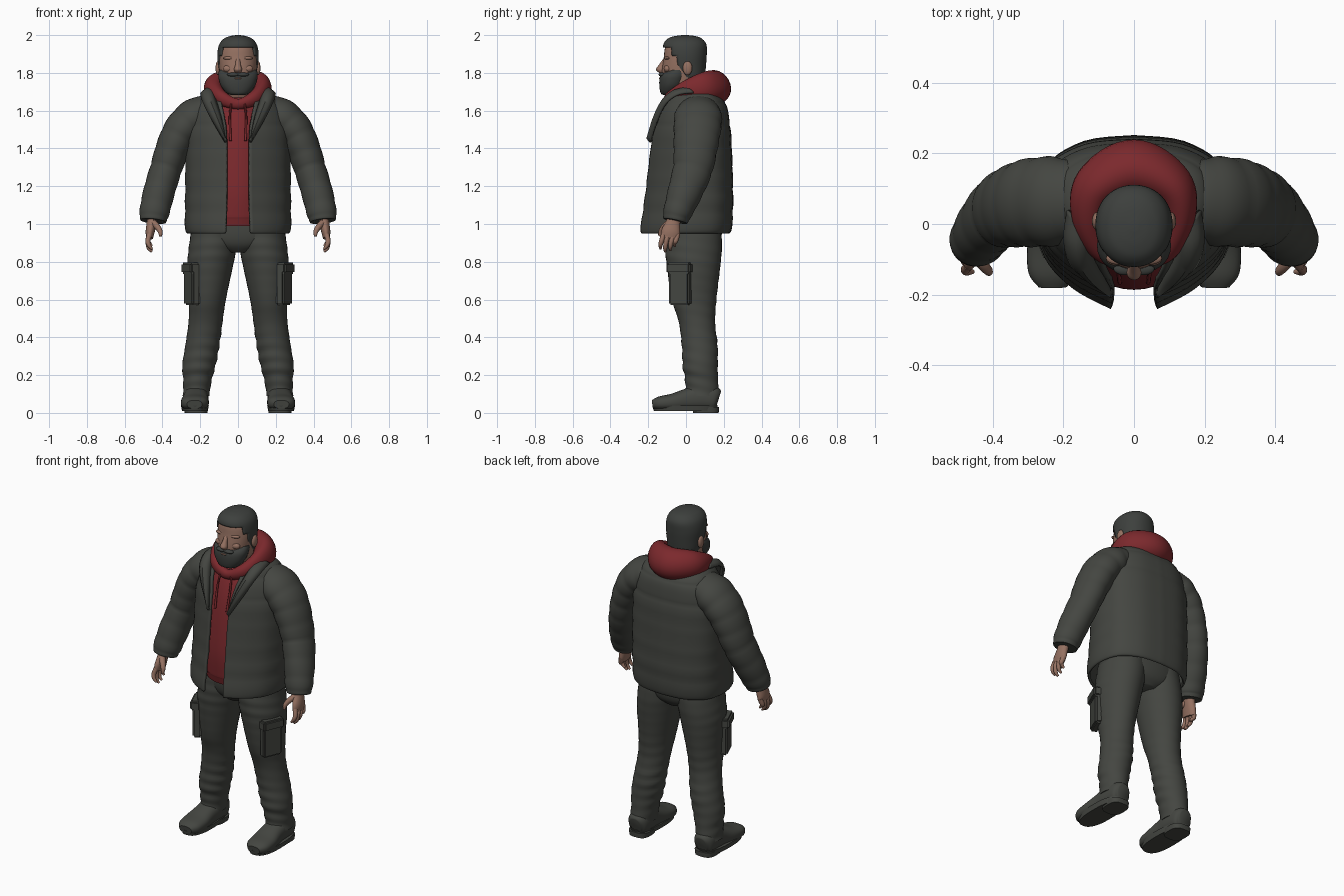
import bpy, bmesh, math
from mathutils import Vector, Matrix

cube = bpy.data.objects.get("Cube")
if cube:
    bpy.data.objects.remove(cube, do_unlink=True)


def material(name, rgb):
    m = bpy.data.materials.new(name)
    m.use_nodes = True
    m.diffuse_color = (*rgb, 1)
    bsdf = m.node_tree.nodes["Principled BSDF"]
    bsdf.inputs["Base Color"].default_value = (*rgb, 1)
    bsdf.inputs["Roughness"].default_value = 0.9
    return m


CLOTH = material("charcoal cloth", (0.058, 0.061, 0.053))
HAIR = material("dark hair", (0.047, 0.051, 0.047))
RED = material("red fleece", (0.2, 0.022, 0.026))
SKIN = material("skin", (0.3, 0.165, 0.12))


def finish(name, bm, mat, mirror=False, thick=0, angle=45):
    bmesh.ops.recalc_face_normals(bm, faces=bm.faces)
    me = bpy.data.meshes.new(name)
    bm.to_mesh(me)
    bm.free()
    me.materials.append(mat)
    me.shade_smooth()
    me.set_sharp_from_angle(angle=math.radians(angle))
    ob = bpy.data.objects.new(name, me)
    bpy.context.collection.objects.link(ob)
    if thick:
        mod = ob.modifiers.new("thickness", "SOLIDIFY")
        mod.thickness = thick
        mod.offset = -1
    if mirror:
        ob.modifiers.new("mirror", "MIRROR")
    return ob


def spline(pts, steps, closed=False):
    """Smooth interpolation through tuples of any length."""
    n, out = len(pts), []
    pick = (lambda i: pts[i % n]) if closed else (lambda i: pts[max(0, min(n - 1, i))])
    for i in range(n if closed else n - 1):
        quad = [pick(i + k) for k in (-1, 0, 1, 2)]
        for s in range(steps):
            t = s / steps
            out.append(tuple(b + 0.5 * t * (c - a + t * (2 * a - 5 * b + 4 * c - d + t * (3 * (b - c) + d - a)))
                             for a, b, c, d in zip(*quad)))
    return out if closed else out + [tuple(pts[-1])]


def skin_rows(bm, rows, wrap, closed=False):
    n = len(rows[0])
    for i in range(len(rows) if closed else len(rows) - 1):
        a, b = rows[i], rows[(i + 1) % len(rows)]
        for j in range(n if wrap else n - 1):
            k = (j + 1) % n
            bm.faces.new((a[j], a[k], b[k], b[j]))


def loft(name, stations, mat, ref=None, sides=32, steps=5, power=2, closed=False,
         ripple=None, mirror=False, keep=None, thick=0):
    """Sweep an oval through stations (x, y, z, radius, radius); level rings unless ref is set."""
    path = spline(stations, steps, closed)
    bm, rows, n = bmesh.new(), [], len(path)
    for i, (x, y, z, r1, r2) in enumerate(path):
        u, v = Vector((1, 0, 0)), Vector((0, 1, 0))
        if ref:
            nxt = path[(i + 1) % n] if closed else path[min(i + 1, n - 1)]
            prv = path[i - 1] if closed else path[max(i - 1, 0)]
            t = (Vector(nxt[:3]) - Vector(prv[:3])).normalized()
            u = Vector(ref).cross(t).normalized()
            v = t.cross(u)
        row = []
        for j in range(sides):
            a = math.tau * j / sides
            c, s = math.cos(a), math.sin(a)
            f = 1 + (ripple(i / steps, z, a) if ripple else 0)
            c = math.copysign(abs(c) ** (2 / power), c) * r1 * f
            s = math.copysign(abs(s) ** (2 / power), s) * r2 * f
            row.append(bm.verts.new(Vector((x, y, z)) + u * c + v * s))
        rows.append(row)
    skin_rows(bm, rows, True, closed)
    if not closed:
        bm.faces.new(rows[0])
        bm.faces.new(rows[-1])
    if keep:
        drop = [f for f in bm.faces if not keep(f.calc_center_median())]
        bmesh.ops.delete(bm, geom=drop, context="FACES")
    return finish(name, bm, mat, mirror, thick)


def ball(name, loc, size, mat, mirror=False):
    bm = bmesh.new()
    bmesh.ops.create_uvsphere(bm, u_segments=20, v_segments=12, radius=1,
                              matrix=Matrix.Translation(loc) @ Matrix.Diagonal((*size, 1)))
    return finish(name, bm, mat, mirror)


def box(name, loc, size, turn, mat):
    bm = bmesh.new()
    bmesh.ops.create_cube(bm, size=1, matrix=Matrix.Translation(loc)
                          @ Matrix.Rotation(turn, 4, "Z") @ Matrix.Diagonal((*size, 1)))
    bmesh.ops.bevel(bm, geom=bm.edges[:], offset=0.01, segments=2, affect="EDGES")
    return finish(name, bm, mat, mirror=True)


# Trousers: hips, legs with folds towards the ankle, cargo pockets
loft("hips", [(0, .04, .85, .07, .1), (0, .04, .89, .2, .135), (0, .04, .95, .25, .15),
              (0, .04, 1.05, .25, .15)], CLOTH, sides=40, power=2.2)


def folds(k, z, a):
    amount = 0.035 if z < 0.42 else 0.012
    return amount * math.sin(z * 95 + 2 * math.sin(a)) * (0.6 + 0.4 * math.cos(a + z * 9))


loft("trouser_leg", [(.12, .04, .98, .125, .145), (.133, .04, .88, .127, .15), (.147, .04, .78, .121, .142),
                     (.162, .043, .6, .098, .118), (.172, .058, .48, .09, .096), (.19, .073, .35, .09, .095),
                     (.207, .075, .25, .088, .093), (.215, .083, .17, .075, .087), (.222, .085, .09, .07, .09)],
     CLOTH, steps=8, ripple=folds, mirror=True)
box("cargo_pocket", (.243, -.03, .67), (.05, .12, .2), -.4, CLOTH)
box("pocket_flap", (.25, -.032, .765), (.06, .135, .06), -.4, CLOTH)

# Boots
loft("boot", [(.222, .172, .07, .035, .045), (.222, .15, .075, .058, .065), (.222, .08, .08, .066, .07),
              (.224, .01, .07, .066, .06), (.228, -.07, .056, .074, .046), (.23, -.14, .05, .068, .037),
              (.23, -.178, .045, .04, .022)], CLOTH, ref=(0, 0, 1), power=2.4, mirror=True)
loft("boot_sole", [(.228, -.005, .01, .068, .165), (.228, -.005, .04, .074, .174)], CLOTH,
     power=2.6, steps=2, mirror=True)
loft("boot_heel", [(.222, .105, 0, .06, .068), (.222, .105, .03, .064, .07)], CLOTH,
     power=3, steps=2, mirror=True)

# Hooded top
loft("hooded_top", [(0, .03, .99, .19, .195), (0, .03, 1.03, .195, .205), (0, .03, 1.05, .2, .21),
                    (0, .03, 1.2, .2, .215), (0, .04, 1.45, .19, .195), (0, .045, 1.6, .15, .155),
                    (0, .05, 1.67, .11, .11)], RED, sides=40)
loft("hood", [(0, -.1, 1.635, .026, .028), (.085, -.075, 1.665, .036, .04), (.127, .01, 1.7, .046, .062),
              (.105, .105, 1.72, .066, .085), (0, .155, 1.72, .082, .092), (-.105, .105, 1.72, .066, .085),
              (-.127, .01, 1.7, .046, .062), (-.085, -.075, 1.665, .036, .04)],
     RED, ref=(0, 0, 1), closed=True, steps=8, sides=24,
     ripple=lambda k, z, a: .03 * math.sin(3 * a + k))
loft("drawstring", [(.035, -.118, 1.64, .006, .006), (.043, -.135, 1.57, .006, .006),
                    (.04, -.165, 1.44, .007, .007)], RED, ref=(0, 1, 0), sides=8, mirror=True)

# Open quilted jacket: level, half width, front, back, half opening
levels = [(.95, .272, -.238, .232, .068), (.98, .28, -.24, .243, .066), (1.15, .28, -.217, .25, .062),
          (1.45, .275, -.18, .24, .062), (1.57, .255, -.148, .226, .075), (1.64, .225, -.115, .21, .09),
          (1.685, .185, -.07, .17, .1), (1.712, .1, -.03, .12, .07)]
bm, rows = bmesh.new(), []
for z, w, front, back, gap in spline(levels, 8):
    d = back - front
    half = [(gap, front), (gap + (w - gap) * .5, front + .12 * d), (w * .9, front + .3 * d),
            (w, front + .57 * d), (w * .88, front + .82 * d), (w * .5, front + .965 * d), (0, back)]
    half = spline(half, 5)
    puff = 1 + .022 * (abs(math.sin(math.pi * (z - .95) / .115)) ** .6 - .7)
    ring = half + [(-x, y) for x, y in half[-2::-1]]
    rows.append([bm.verts.new((x * puff, y * puff, z)) for x, y in ring])
skin_rows(bm, rows, False)
finish("jacket_body", bm, CLOTH, thick=.014)

# Turned-out collar
inner = [(.13, .03, 1.725), (.125, -.05, 1.7), (.112, -.1, 1.65), (.085, -.148, 1.56), (.064, -.185, 1.45)]
outer = [(.19, .04, 1.7), (.2, -.04, 1.69), (.185, -.11, 1.64), (.14, -.155, 1.55), (.07, -.19, 1.43)]
bm = bmesh.new()
skin_rows(bm, [[bm.verts.new(Vector(a).lerp(Vector(b), t) + Vector((0, -.022, .014)) * math.sin(math.pi * t))
                for t in (0, .25, .5, .75, 1)] for a, b in zip(spline(inner, 5), spline(outer, 5))], False)
finish("jacket_collar", bm, CLOTH, mirror=True, thick=.012)

# Quilted sleeves
loft("sleeve", [(.14, .07, 1.6, .08, .1), (.22, .065, 1.572, .098, .125), (.295, .06, 1.5, .096, .125),
                (.345, .05, 1.4, .09, .116), (.382, .035, 1.29, .084, .105), (.418, -.005, 1.17, .083, .092),
                (.443, -.045, 1.06, .079, .076), (.449, -.056, 1.015, .068, .064)],
     CLOTH, ref=(0, 1, 0), steps=8, mirror=True,
     ripple=lambda k, z, a: .045 * (abs(math.sin(math.pi * k * 1.25)) ** .6 - .75))

# Hands
loft("palm", [(.45, -.06, 1.06, .03, .036), (.456, -.068, 1.01, .027, .038), (.465, -.08, .96, .024, .05),
              (.468, -.086, .925, .018, .047)], SKIN, ref=(0, 1, 0), sides=20, mirror=True)
for i, (y, tip) in enumerate([(-.125, .868), (-.1, .853), (-.073, .86), (-.05, .882)]):
    loft(f"finger_{i + 1}", [(.468, y + .006, .945, .014, .013), (.477, y - .004, .912, .013, .013),
                             (.472, y - .01, tip + .02, .011, .011), (.455, y - .01, tip, .006, .006)],
         SKIN, ref=(0, 1, 0), sides=12, mirror=True)
loft("thumb", [(.452, -.085, 1.01, .018, .02), (.427, -.115, .985, .016, .017), (.412, -.133, .96, .013, .013),
               (.41, -.14, .935, .007, .007)], SKIN, ref=(0, 1, 0), sides=12, mirror=True)

# Head
loft("head", [(0, .03, 1.58, .075, .075), (0, .02, 1.68, .078, .08), (0, -.012, 1.73, .086, .1),
              (0, -.015, 1.8, .097, .113), (0, -.01, 1.88, .102, .108), (0, -.008, 1.94, .09, .1),
              (0, -.005, 1.98, .055, .065)], SKIN, power=2.15)
loft("nose", [(0, -.108, 1.875, .012, .012), (0, -.126, 1.845, .014, .016), (0, -.137, 1.818, .021, .022),
              (0, -.128, 1.8, .014, .014)], SKIN, sides=16)
ball("brow", (.043, -.097, 1.878), (.036, .018, .01), SKIN, mirror=True)
ball("cheek", (.05, -.098, 1.822), (.03, .02, .02), SKIN, mirror=True)
ball("ear", (.106, .008, 1.825), (.013, .025, .037), SKIN, mirror=True)


def hairline(p):
    if p.z > 1.935:
        return True
    return p.y > (-.075 if p.z > 1.89 else -.045)


# Hair and beard
loft("hair", [(0, .02, 1.73, .07, .075), (0, .015, 1.78, .094, .085), (0, 0, 1.84, .105, .106),
              (0, -.004, 1.9, .109, .114), (0, -.006, 1.95, .1, .114), (0, -.006, 1.98, .076, .092),
              (0, -.005, 1.994, .045, .058), (0, -.005, 2, .012, .015)], HAIR, sides=48, steps=6,
     power=2.15, keep=hairline, thick=.012)
loft("beard", [(0, -.09, 1.683, .035, .03), (0, -.087, 1.693, .06, .047), (0, -.075, 1.73, .09, .066),
               (0, -.065, 1.77, .103, .075), (0, -.055, 1.795, .104, .073), (0, -.045, 1.815, .1, .05)],
     HAIR, power=2.2)
ball("moustache", (.024, -.127, 1.791), (.034, .018, .011), HAIR, mirror=True)
ball("lower_lip", (0, -.135, 1.771), (.02, .009, .005), SKIN)
